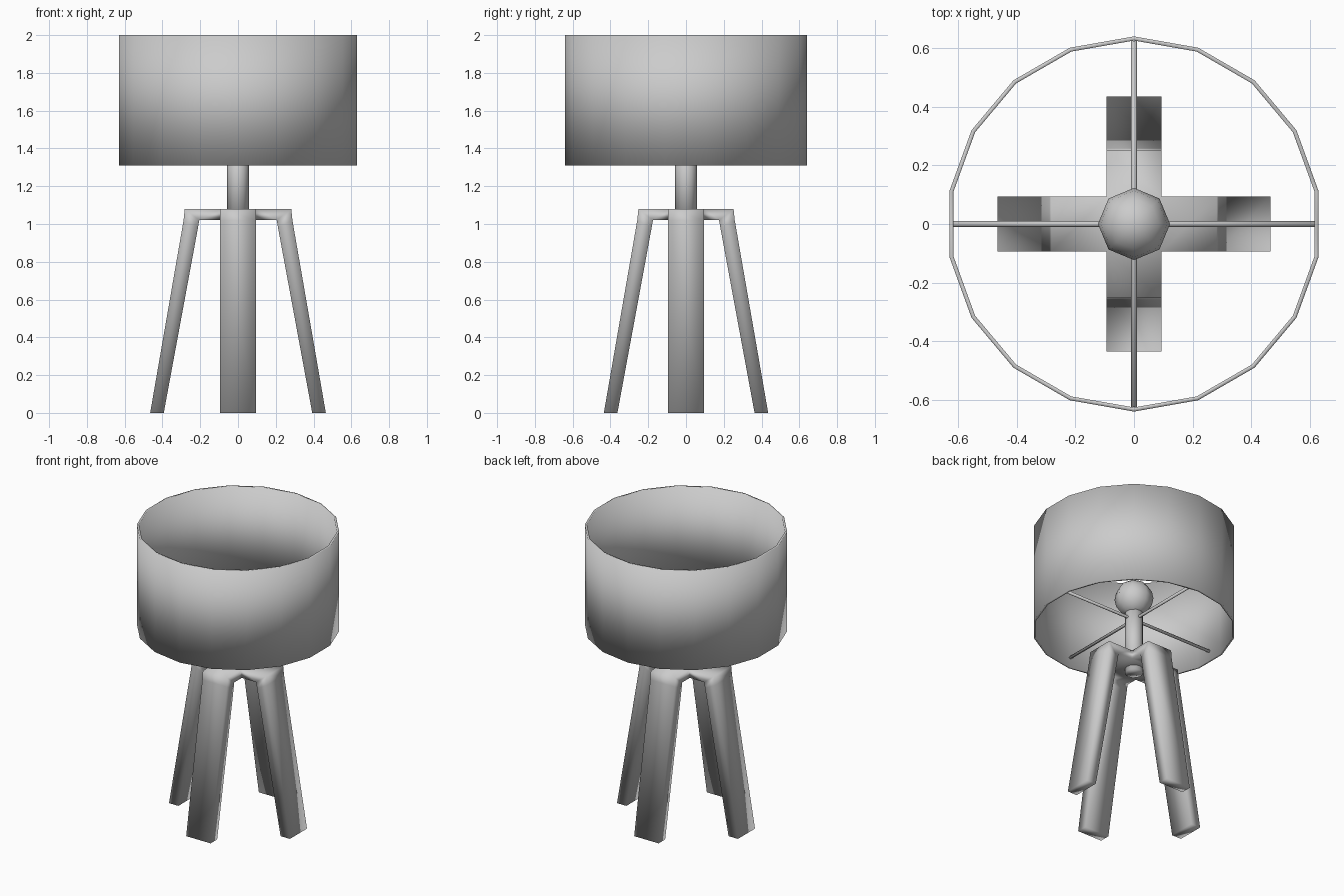
import bpy, bmesh
from math import sin, cos, pi

if "Cube" in bpy.data.objects:
    bpy.data.objects.remove(bpy.data.objects["Cube"])


def finish(bm, name):
    bmesh.ops.remove_doubles(bm, verts=bm.verts, dist=1e-5)
    bmesh.ops.recalc_face_normals(bm, faces=bm.faces)
    for f in bm.faces:
        f.smooth = True
    mesh = bpy.data.meshes.new(name)
    bm.to_mesh(mesh)
    bm.free()
    obj = bpy.data.objects.new(name, mesh)
    bpy.context.collection.objects.link(obj)
    return obj


def smooth(name):
    obj = bpy.context.object
    obj.name = name
    bpy.ops.object.shade_smooth()
    return obj


# Lamp shade: open 18-sided drum with a thin wall
SIDES, RO, RI, Z0, Z1 = 18, 0.64, 0.626, 1.31, 2.0
bm = bmesh.new()
profile = [(RO, Z0), (RO, Z1), (RI, Z1), (RI, Z0)]
rings = []
for i in range(SIDES):
    a = pi / 2 + 2 * pi * i / SIDES
    rings.append([bm.verts.new((r * cos(a), r * sin(a), z)) for r, z in profile])
for i in range(SIDES):
    a, b = rings[i], rings[(i + 1) % SIDES]
    for k in range(4):
        n = (k + 1) % 4
        bm.faces.new((a[k], b[k], b[n], a[n]))
finish(bm, "lamp_shade")

# Four-legged base: square hub with an arm bending into a leg on each side
W, TOP, UNDER = 0.094, 1.08, 1.02
bm = bmesh.new()
for z in (TOP, UNDER):
    bm.faces.new([bm.verts.new((x, y, z))
                  for x, y in ((W, W), (-W, W), (-W, -W), (W, -W))])
for q, reach in enumerate((0.0, -0.03, 0.0, -0.03)):
    c, s = round(cos(q * pi / 2)), round(sin(q * pi / 2))
    outer = [(W, TOP), (0.282 + reach, TOP), (0.288 + reach, UNDER), (0.465 + reach, 0)]
    inner = [(W, UNDER), (0.205 + reach, UNDER), (0.212 + reach, 0.98), (0.393 + reach, 0)]

    def pair(p):
        return [bm.verts.new((p[0] * c - y * s, p[0] * s + y * c, p[1])) for y in (-W, W)]

    o, n = [pair(p) for p in outer], [pair(p) for p in inner]
    for k in range(3):
        bm.faces.new((o[k][0], o[k + 1][0], o[k + 1][1], o[k][1]))
        bm.faces.new((n[k][0], n[k][1], n[k + 1][1], n[k + 1][0]))
        for e in (0, 1):
            bm.faces.new((o[k][e], n[k][e], n[k + 1][e], o[k + 1][e]))
    bm.faces.new((o[3][0], n[3][0], n[3][1], o[3][1]))
finish(bm, "leg_base")

# Stem through the hub up to the bulb
bpy.ops.mesh.primitive_cylinder_add(vertices=12, radius=0.057, depth=0.48,
                                    location=(0, 0, 1.23))
smooth("stem")

# Low-poly bulb
bpy.ops.mesh.primitive_uv_sphere_add(segments=8, ring_count=8, radius=0.123,
                                     location=(0, 0, 1.53))
smooth("bulb")

# Crossed rods carrying the shade
for name, rot in (("shade_rod_x", (0, pi / 2, 0)), ("shade_rod_y", (pi / 2, 0, 0))):
    bpy.ops.mesh.primitive_cylinder_add(vertices=8, radius=0.01, depth=1.25,
                                        location=(0, 0, 1.38), rotation=rot)
    smooth(name)
